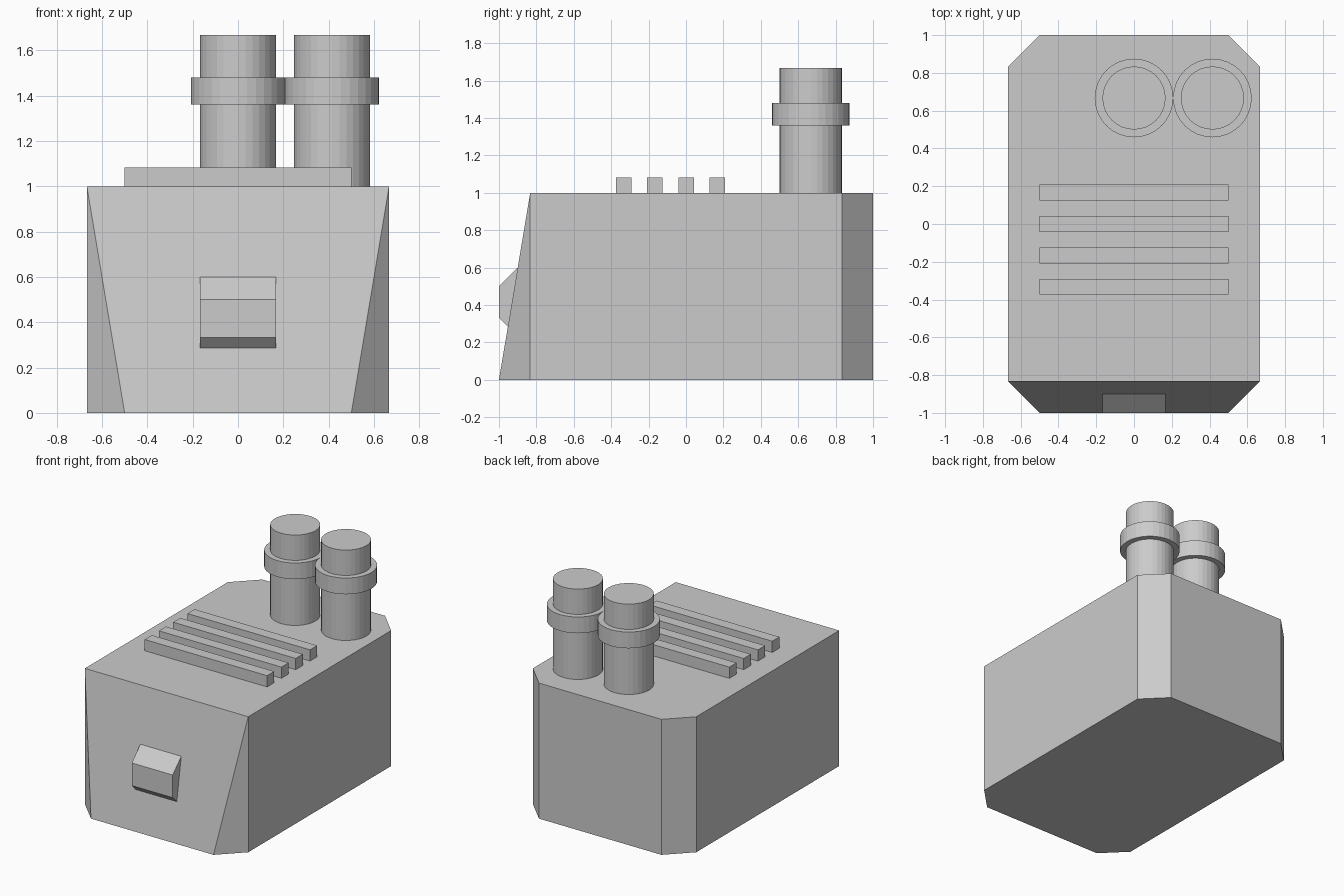
import bpy
import bmesh
from mathutils import Matrix

cube = bpy.data.objects.get("Cube")
if cube:
    bpy.data.objects.remove(cube, do_unlink=True)

grey = bpy.data.materials.new("plain grey")
grey.use_nodes = True
colour = (0.6, 0.6, 0.6, 1)
grey.diffuse_color = colour
grey.node_tree.nodes["Principled BSDF"].inputs["Base Color"].default_value = colour


def finish(name, bm):
    bmesh.ops.recalc_face_normals(bm, faces=bm.faces)
    mesh = bpy.data.meshes.new(name)
    bm.to_mesh(mesh)
    bm.free()
    mesh.materials.append(grey)
    obj = bpy.data.objects.new(name, mesh)
    bpy.context.collection.objects.link(obj)
    return obj


def box(name, centre, size):
    bm = bmesh.new()
    bmesh.ops.create_cube(bm, size=1, matrix=Matrix.Translation(centre) @ Matrix.Diagonal((*size, 1)))
    return finish(name, bm)


def cylinder(name, x, y, radius, bottom, top):
    bm = bmesh.new()
    bmesh.ops.create_cone(bm, cap_ends=True, segments=32, radius1=radius, radius2=radius,
                          depth=top - bottom,
                          matrix=Matrix.Translation((x, y, (bottom + top) / 2)))
    return finish(name, bm)


def prism(name, profile, half_width):
    """Extrude a (y, z) profile across x."""
    bm = bmesh.new()
    face = bm.faces.new([bm.verts.new((-half_width, y, z)) for y, z in profile])
    moved = bmesh.ops.extrude_face_region(bm, geom=[face])["geom"]
    bmesh.ops.translate(bm, vec=(2 * half_width, 0, 0),
                        verts=[v for v in moved if isinstance(v, bmesh.types.BMVert)])
    return finish(name, bm)


# Hood body: clipped corners, front face leaning back to the top edge
W, C, Y = 0.667, 0.5, 0.833
bm = bmesh.new()
for s in (-1, 1):
    for p in ((C, -1, 0), (W, -Y, 0), (W, -Y, 1), (W, Y, 0), (W, Y, 1), (C, 1, 0), (C, 1, 1)):
        bm.verts.new((s * p[0], p[1], p[2]))
bmesh.ops.convex_hull(bm, input=bm.verts)
bmesh.ops.dissolve_limit(bm, angle_limit=0.01, verts=bm.verts, edges=bm.edges)
finish("hood_body", bm)

# Bevelled handle on the sloping front
prism("front_handle", [(-0.9, 0.6), (-1, 0.5), (-1, 0.333), (-0.952, 0.285), (-0.9, 0.285)], 0.167)

# Cooling slats across the top
for i in range(4):
    box(f"top_slat_{i + 1}", (0, -0.333 + i / 6, 1.0415), (1, 0.083, 0.083))

# Twin exhaust stacks with collars
for side, x in (("middle", 0), ("left", 0.415)):
    cylinder(f"{side}_exhaust_pipe", x, 0.667, 0.167, 1, 1.667)
    cylinder(f"{side}_exhaust_collar", x, 0.667, 0.208, 1.36, 1.48)
